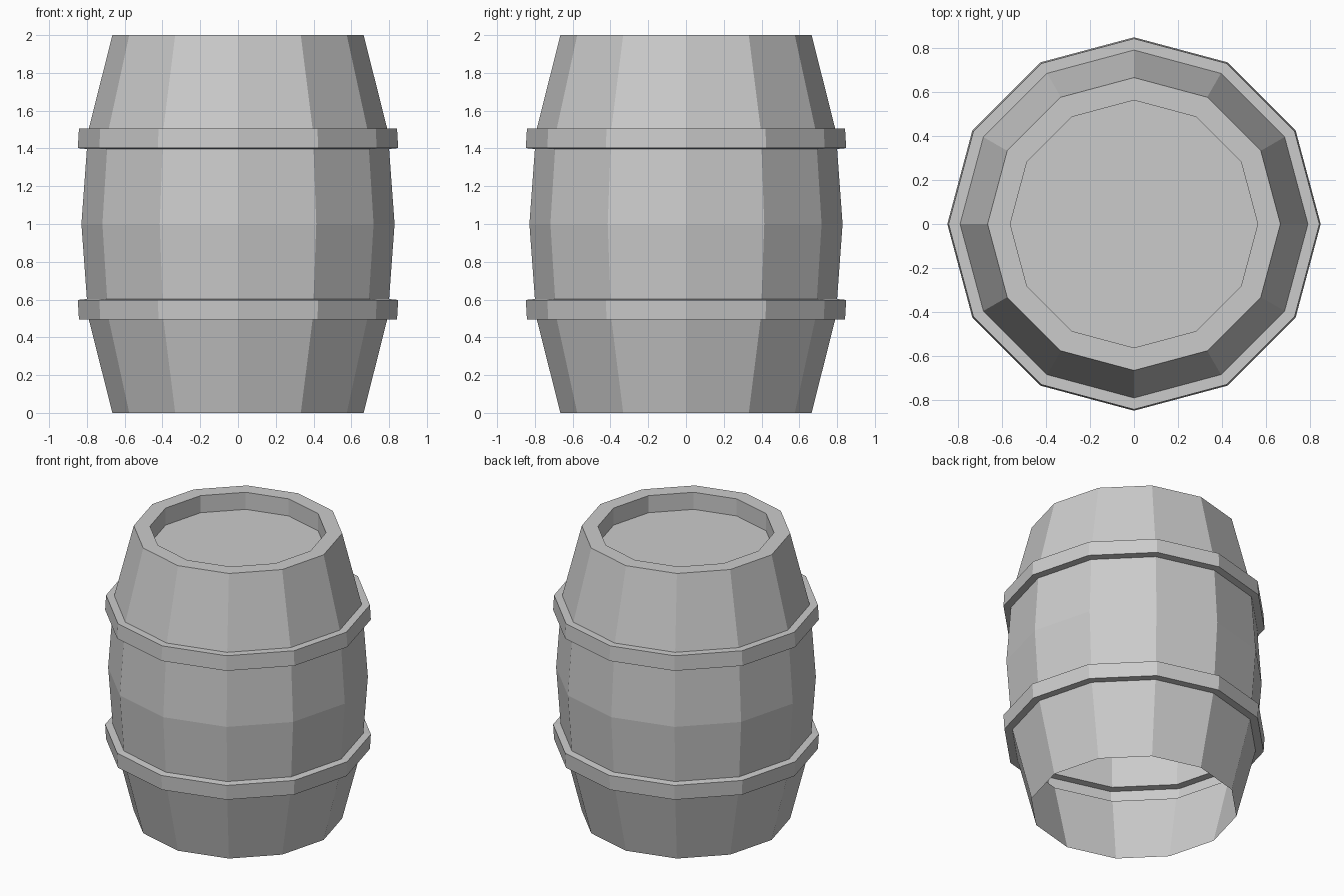
import bpy, bmesh
from math import cos, sin, pi

if "Cube" in bpy.data.objects:
    bpy.data.objects.remove(bpy.data.objects["Cube"])

SIDES = 12

# Half profile (radius, height) from the open bottom up to mid-height, with hoop
lower = [(0.665, 0.0), (0.79, 0.495), (0.842, 0.495),
         (0.848, 0.598), (0.80, 0.603)]
# Mirror about z = 1, then fold over the rim into the recessed lid
upper = [(r, 2 - z) for r, z in reversed(lower)]
profile = lower + [(0.829, 1.0)] + upper + [(0.562, 2.0), (0.562, 1.88)]

# Barrel: one continuous shell revolved in flat-sided steps, open underneath
bm = bmesh.new()
rings = [[bm.verts.new((r * cos(2 * pi * i / SIDES), r * sin(2 * pi * i / SIDES), z))
          for i in range(SIDES)] for r, z in profile]
for a, b in zip(rings, rings[1:]):
    for i in range(SIDES):
        j = (i + 1) % SIDES
        bm.faces.new((a[i], a[j], b[j], b[i]))

# Lid
bm.faces.new(rings[-1])

mesh = bpy.data.meshes.new("barrel")
bm.to_mesh(mesh)
bm.free()
barrel = bpy.data.objects.new("barrel", mesh)
bpy.context.collection.objects.link(barrel)
